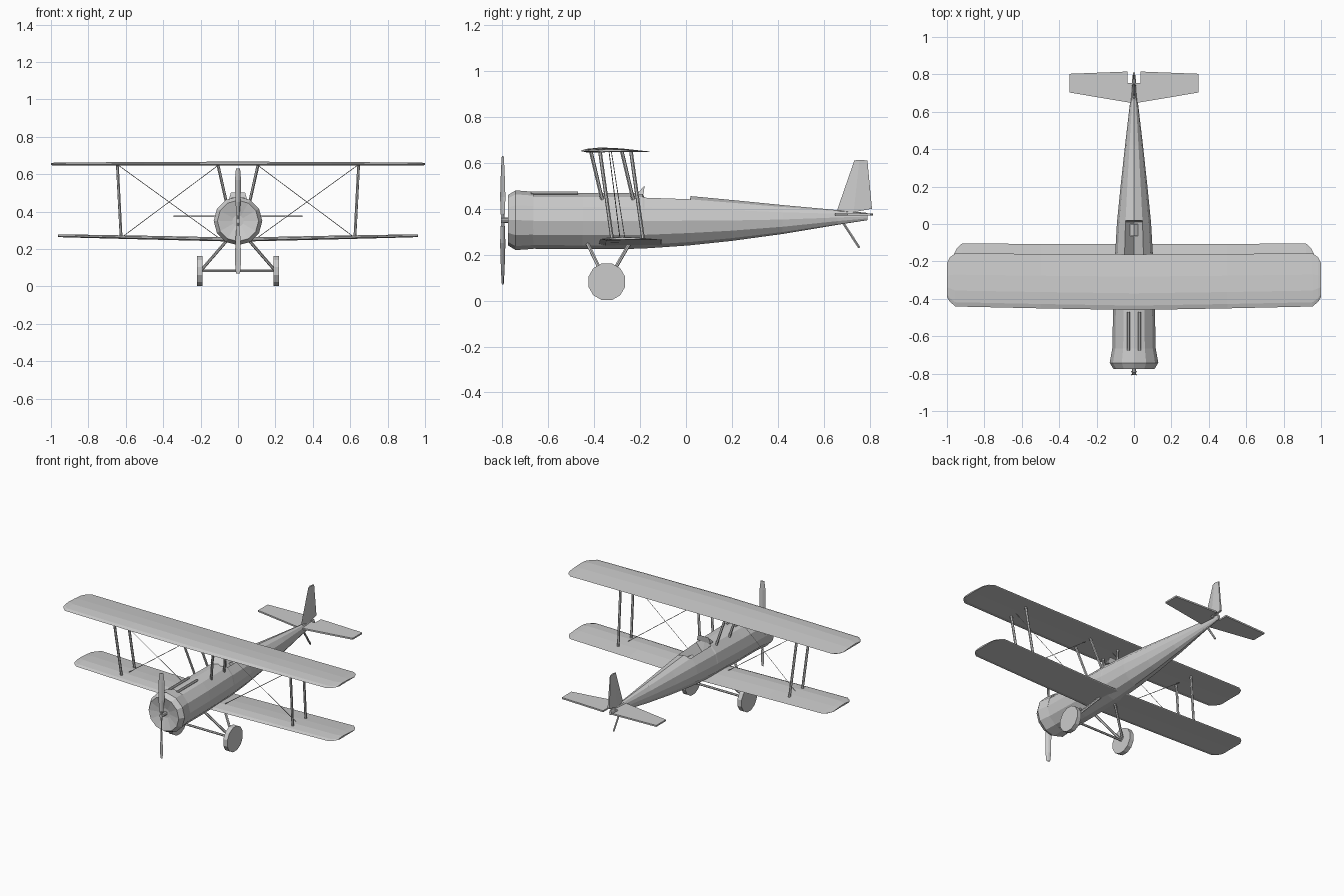
import bpy, bmesh
from math import sin, cos, pi
from mathutils import Vector

if "Cube" in bpy.data.objects:
    bpy.data.objects.remove(bpy.data.objects["Cube"])


def finish(name, bm):
    bmesh.ops.recalc_face_normals(bm, faces=bm.faces)
    me = bpy.data.meshes.new(name)
    bm.to_mesh(me)
    bm.free()
    ob = bpy.data.objects.new(name, me)
    bpy.context.collection.objects.link(ob)
    return ob


def loft(name, rings):
    bm = bmesh.new()
    vs = [[bm.verts.new(p) for p in r] for r in rings]
    n = len(vs[0])
    for a, b in zip(vs, vs[1:]):
        for i in range(n):
            j = (i + 1) % n
            bm.faces.new((a[i], a[j], b[j], b[i]))
    bm.faces.new(vs[0])
    bm.faces.new(vs[-1])
    return finish(name, bm)


def rod(name, a, b, r, sides=6, twist=0.0):
    a, b = Vector(a), Vector(b)
    q = (b - a).to_track_quat('Z', 'Y')
    ring = [q @ Vector((r * cos(twist + 2 * pi * i / sides), r * sin(twist + 2 * pi * i / sides), 0))
            for i in range(sides)]
    return loft(name, [[a + p for p in ring], [b + p for p in ring]])


def oval(y, w, top, bot, n=12):
    c, h = (top + bot) / 2, (top - bot) / 2
    return [Vector((w * sin(2 * pi * i / n), y, c + h * cos(2 * pi * i / n))) for i in range(n)]


# Fuselage: twelve-sided tube, top ridge pushed down at the cockpit
sections = [(-0.69, .116, .468, .226), (-0.45, .112, .468, .224), (-0.19, .103, .468, .226),
            (-0.18, .102, .464, .227), (0.01, .091, .456, .24), (0.02, .09, .455, .241),
            (0.2, .072, .438, .26), (0.42, .048, .416, .29), (0.66, .02, .394, .33),
            (0.79, .008, .382, .35)]
rings = [oval(*s) for s in sections]
for k in (3, 4):
    rings[k][0].z = .385
loft("fuselage", rings)

# Engine cowling with recessed face
loft("cowling", [oval(*s) for s in [(-.755, .03, .38, .32), (-.775, .11, .46, .24),
                                    (-.742, .13, .48, .22), (-.665, .116, .474, .225)]])

# Seat and windscreen
loft("seat", [oval(-.065 + .065 * t, .04, .425, .37, 4) for t in (0, 1)])
loft("windscreen", [[(x, -.215, .462), (x, -.185, .462), (x * .75, -.18, .502)] for x in (-.05, .05)])

# Wings: flat-bottomed section swept through tip stations
FOIL = [(0, .3), (.08, .7), (.3, 1), (.6, .8), (1, .2), (.98, .05), (.5, .08), (.1, 0)]


def wing(name, stations):
    full = [(-s[0],) + s[1:] for s in reversed(stations) if s[0] > 0] + stations
    loft(name, [[(x, y0 + (y1 - y0) * t, z + h * u) for t, u in FOIL] for x, y0, y1, z, h in full])


wing("upper_wing", [(0, -.46, -.162, .645, .022), (.5, -.451, -.16, .645, .02),
                    (.955, -.441, -.157, .646, .016), (.985, -.415, -.178, .647, .014),
                    (1.0, -.39, -.21, .648, .011)])
wing("lower_wing", [(0, -.378, -.107, .239, .022), (.5, -.377, -.106, .251, .02),
                    (.92, -.374, -.105, .262, .016), (.945, -.355, -.127, .263, .014),
                    (.962, -.33, -.158, .265, .011)])

# Parts repeated on both sides
for side, s in (("left", -1), ("right", 1)):
    for place, y in (("front", -.375), ("rear", -.24)):
        rod(f"{side}_{place}_wing_strut", (s * .645, y, .652), (s * .625, y + .054, .262), .008)
        rod(f"{side}_{place}_centre_strut", (s * .108, y - .04, .652), (s * .06, y + .01, .44), .008)
    rod(f"{side}_lift_wire", (s * .64, -.335, .648), (s * .09, -.285, .25), .0018, 4)
    rod(f"{side}_landing_wire", (s * .105, -.325, .648), (s * .622, -.265, .262), .0018, 4)
    rod(f"{side}_gun", (s * .03, -.675, .468), (s * .03, -.47, .468), .008)
    # Undercarriage
    rod(f"{side}_front_leg", (s * .198, -.35, .085), (s * .055, -.43, .25), .008)
    rod(f"{side}_rear_leg", (s * .198, -.34, .085), (s * .055, -.245, .25), .008)
    rod(f"{side}_wheel", (s * .19, -.345, .082), (s * .22, -.345, .082), .083, 12, pi / 12)
rod("axle", (-.2, -.345, .084), (.2, -.345, .084), .007)

# Tailplane with rudder notch
half = [(0, .645), (.345, .703), (.345, .803), (.035, .815), (.035, .755)]
outline = half + [(-x, y) for x, y in reversed(half[1:])]
loft("tailplane", [[(x, y, z) for x, y in outline] for z in (.37, .38)])

# Fin and rudder, thinner at the top
loft("fin", [[(.0, .655, .385), (.01, .73, .385), (.006, .81, .40), (-.006, .81, .40), (-.01, .73, .385)],
             [(.0, .733, .61), (.005, .755, .613), (.003, .79, .61), (-.003, .79, .61), (-.005, .755, .613)]])
rod("tail_skid", (0, .68, .345), (0, .755, .23), .006)

# Propeller: two twisted blades on a short shaft
for name, s in (("upper_blade", 1), ("lower_blade", -1)):
    blade = []
    for r, w, a in ((.022, .011, .9), (.1, .018, .7), (.22, .018, .45), (.28, .012, .35)):
        u = Vector((cos(a * s), sin(a * s), 0))
        v = Vector((-u.y, u.x, 0)) * .004
        c = Vector((0, -.798, .35 + s * r))
        blade.append([c + u * w, c + v, c - u * w, c - v])
    loft(name, blade)
rod("propeller_shaft", (0, -.806, .35), (0, -.74, .35), .012, 8)
rod("propeller_hub", (0, -.798, .322), (0, -.798, .378), .008)
